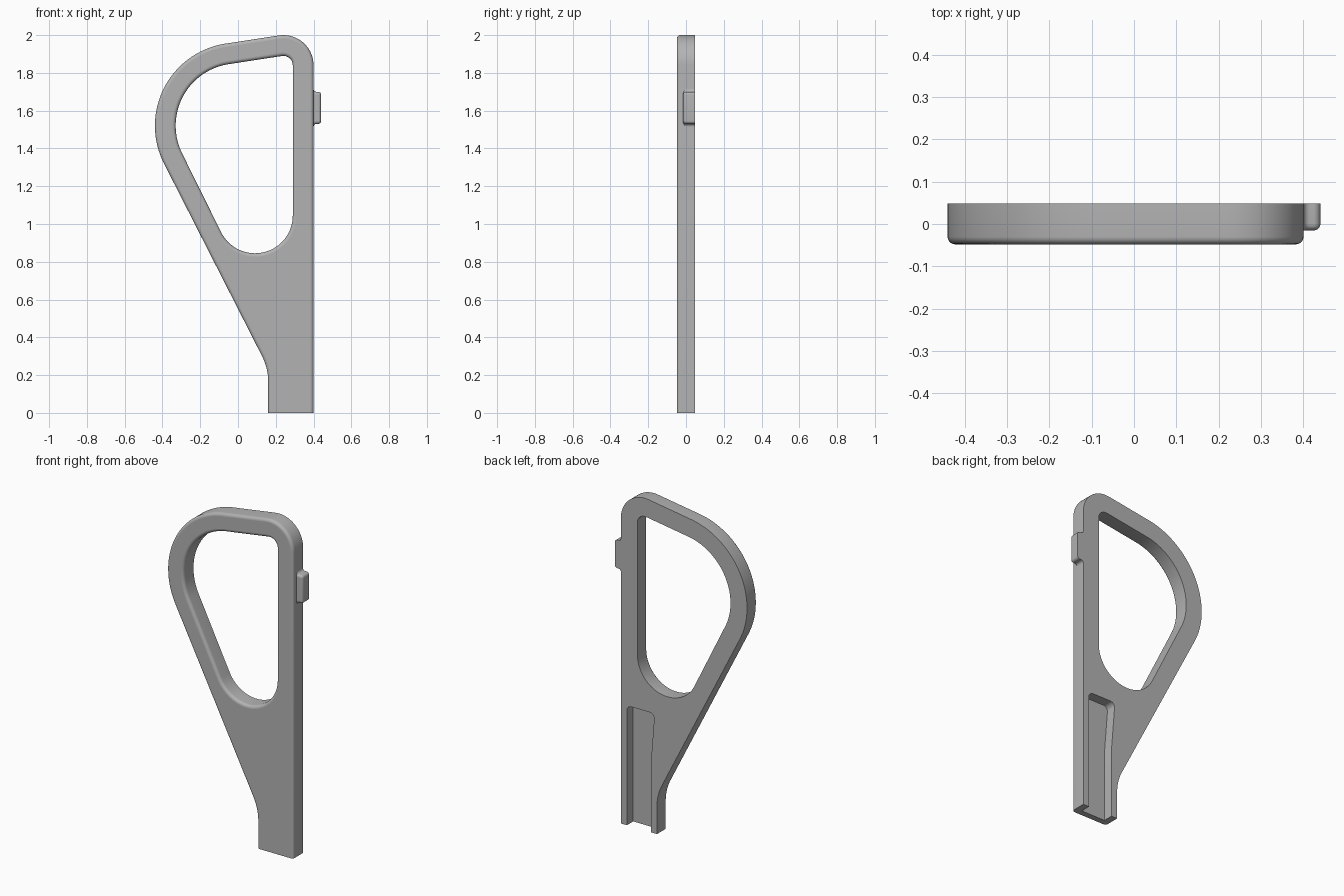
import bpy
import bmesh
from math import sin, cos, radians, pi

cube = bpy.data.objects.get("Cube")
if cube:
    bpy.data.objects.remove(cube)

FRONT, BACK = -0.048, 0.048

grey = bpy.data.materials.new("plain grey")
grey.use_nodes = True
colour = (0.45, 0.45, 0.45, 1)
grey.diffuse_color = colour
grey.node_tree.nodes["Principled BSDF"].inputs["Base Color"].default_value = colour


def arc(x, z, r, start, end, steps=12):
    angles = [radians(start + (end - start) * i / steps) for i in range(steps + 1)]
    return [(x + r * cos(a), z + r * sin(a)) for a in angles]


# Each profile takes an inset d, so that its front edge can be rounded
def body_outline(d):
    return ([(0.16 + d, 0), (0.4 - d, 0)]
            + arc(0.24, 1.84, 0.16 - d, 0, 100, 20)
            + arc(0, 1.52, 0.44 - d, 100, 207, 32)
            + arc(-0.14, 0.164, 0.3 + d, 27, 0))


def grip_hole(d):
    return (arc(0.24, 1.84, 0.05 + d, 0, 100)
            + arc(0, 1.52, 0.33 + d, 100, 207, 32)
            + arc(0.09, 1.045, 0.2 + d, 207, 360, 32))


def side_tab(d):
    return ([(0.38, 1.715), (0.38, 1.515)]
            + arc(0.415, 1.515, 0.015 + d, 180, 90, 6)
            + arc(0.424, 1.546, 0.016 - d, -90, 0, 6)
            + arc(0.424, 1.684, 0.016 - d, 0, 90, 6)
            + arc(0.415, 1.715, 0.015 + d, 270, 180, 6))


def back_recess(d):
    return ([(0.2, -0.05), (0.36, -0.05)]
            + arc(0.33, 0.69, 0.03, 0, 90, 8)
            + arc(0.208, 0.69, 0.03, 90, 175, 8)
            + [(0.2, 0.42)])


def plate(name, profiles, front, back, rounding=0, steps=6):
    """Closed plate from profiles (outline and holes), rounded at the front."""
    bm = bmesh.new()
    levels = [(0, back), (0, front + rounding)]
    if rounding:
        for i in range(1, steps + 1):
            a = pi / 2 * i / steps
            levels.append((rounding * (1 - cos(a)), front + rounding * (1 - sin(a))))
    caps = [[], []]
    for profile in profiles:
        rings = [[bm.verts.new((x, y, z)) for x, z in profile(d)] for d, y in levels]
        n = len(rings[0])
        for a, b in zip(rings, rings[1:]):
            for i in range(n):
                j = (i + 1) % n
                bm.faces.new((a[i], a[j], b[j], b[i]))
        for cap, ring in zip(caps, (rings[0], rings[-1])):
            cap += [bm.edges.get((ring[i - 1], ring[i])) for i in range(n)]
    for cap, y in zip(caps, (1, -1)):
        bmesh.ops.triangle_fill(bm, edges=cap, use_beauty=True, normal=(0, y, 0))
    bmesh.ops.recalc_face_normals(bm, faces=bm.faces)
    mesh = bpy.data.meshes.new(name)
    bm.to_mesh(mesh)
    bm.free()
    mesh.materials.append(grey)
    obj = bpy.data.objects.new(name, mesh)
    bpy.context.collection.objects.link(obj)
    return obj


def activate(obj):
    bpy.ops.object.select_all(action="DESELECT")
    obj.select_set(True)
    bpy.context.view_layer.objects.active = obj


def shade(obj):
    activate(obj)
    bpy.ops.object.shade_smooth_by_angle(angle=radians(30))
    for face in obj.data.polygons:
        if abs(face.normal.y) > 0.999:
            face.use_smooth = False


# Main plate with the grip opening
body = plate("handle_body", [body_outline, grip_hole], FRONT, BACK, 0.018)

# Channel in the back, open at the bottom
cutter = plate("recess_cutter", [back_recess], -0.012, 0.1)
cutter.hide_render = True
cut = body.modifiers.new("recess", "BOOLEAN")
cut.operation = "DIFFERENCE"
cut.solver = "EXACT"
cut.object = cutter
activate(body)
bpy.ops.object.modifier_apply(modifier=cut.name)
bpy.data.objects.remove(cutter)
shade(body)

# Small tab on the straight side
tab = plate("side_tab", [side_tab], -0.015, BACK, 0.015)
shade(tab)
